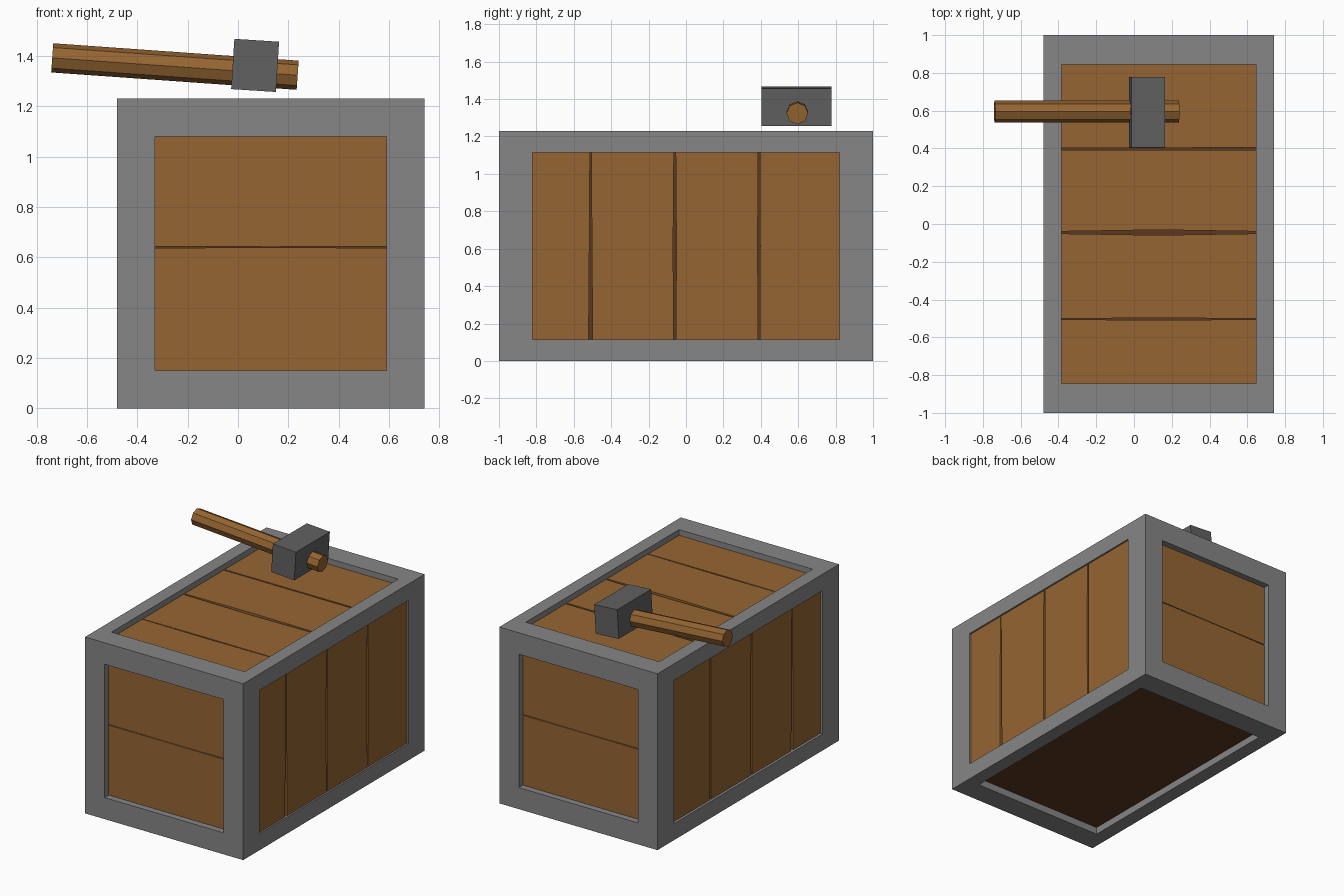
import bpy, bmesh, math
from mathutils import Vector, Matrix

if "Cube" in bpy.data.objects:
    bpy.data.objects.remove(bpy.data.objects["Cube"])

LO, HI = Vector((-0.48, -1.0, 0.0)), Vector((0.74, 1.0, 1.23))
MID, HALF = (LO + HI) / 2, (HI - LO) / 2
THICK = 0.03


def material(name, rgb):
    m = bpy.data.materials.new(name)
    m.diffuse_color = (*rgb, 1)
    m.use_nodes = True
    m.node_tree.nodes["Principled BSDF"].inputs["Base Color"].default_value = m.diffuse_color
    return m


WOOD = material("wood", (0.30, 0.13, 0.032))
DARK = material("dark_wood", (0.10, 0.04, 0.015))
STEEL = material("dark_grey", (0.12, 0.12, 0.12))
GREY = material("grey", (0.24, 0.24, 0.24))


def finish(bm, name, mat):
    bmesh.ops.recalc_face_normals(bm, faces=bm.faces)
    me = bpy.data.meshes.new(name)
    bm.to_mesh(me)
    bm.free()
    me.materials.append(mat)
    ob = bpy.data.objects.new(name, me)
    bpy.context.collection.objects.link(ob)
    return ob


def box(name, lo, hi, mat):
    bm = bmesh.new()
    bmesh.ops.create_cube(bm, size=1)
    lo, hi = Vector(lo), Vector(hi)
    bmesh.ops.scale(bm, vec=hi - lo, verts=bm.verts)
    bmesh.ops.translate(bm, vec=(lo + hi) / 2, verts=bm.verts)
    return finish(bm, name, mat)


# each side of the crate: (axis, sign) -> rim margins in x, y, z and recess depth
SIDES = {
    (0, 1): ((0, 0.18, 0.115), 0.012),
    (0, -1): ((0, 0.18, 0.115), 0.018),
    (1, 1): ((0.15, 0, 0.15), 0.045),
    (1, -1): ((0.15, 0, 0.15), 0.045),
    (2, 1): ((0.095, 0.155, 0), 0.04),
    (2, -1): ((0.1, 0.16, 0), 0.05),
}

# frame: a box with a rectangular pocket sunk into each side
bm = bmesh.new()
bmesh.ops.create_cube(bm, size=2)
bmesh.ops.scale(bm, vec=HALF, verts=bm.verts)
bmesh.ops.translate(bm, vec=MID, verts=bm.verts)
bm.normal_update()
floors = []
for face in list(bm.faces):
    n = face.normal.copy()
    axis = max(range(3), key=lambda i: abs(n[i]))
    margins, recess = SIDES[axis, 1 if n[axis] > 0 else -1]
    bmesh.ops.inset_individual(bm, faces=[face], thickness=0.05)
    for v in face.verts:
        for i in range(3):
            if i != axis:
                s = 1 if v.co[i] > MID[i] else -1
                v.co[i] = MID[i] + s * (HALF[i] - margins[i])
    new = bmesh.ops.extrude_discrete_faces(bm, faces=[face])["faces"][0]
    bmesh.ops.translate(bm, vec=-n * (recess + THICK), verts=new.verts)
    floors.append(new)
bmesh.ops.delete(bm, geom=floors, context='FACES')
finish(bm, "crate_frame", GREY)

# dark core seen through the gaps and as the underside
core_lo = [LO[i] + SIDES[i, -1][1] + 0.02 for i in range(3)]
core_hi = [HI[i] - SIDES[i, 1][1] - 0.02 for i in range(3)]
core_lo[2] = 0.05
box("crate_core", core_lo, core_hi, DARK)


def planks(name, axis, sign, along, across, seams):
    """Row of planks; each seam = position and gap width at start, middle, end."""
    margins, recess = SIDES[axis, sign]
    level = (HI if sign > 0 else LO)[axis] - sign * recess
    a0, a1 = LO[along] + margins[along], HI[along] - margins[along]
    c0, c1 = LO[across] + margins[across], HI[across] - margins[across]
    lines = [(c0, 0, 0, 0)] + seams + [(c1, 0, 0, 0)]
    stations = (a0, (a0 + a1) / 2, a1)
    bm = bmesh.new()
    for low, high in zip(lines, lines[1:]):
        outline = [(a, low[0] + w / 2) for a, w in zip(stations, low[1:])]
        outline += [(a, high[0] - w / 2) for a, w in zip(stations[::-1], high[:0:-1])]
        verts = []
        for a, c in outline:
            p = Vector((0, 0, 0))
            p[axis], p[along], p[across] = level, a, c
            verts.append(bm.verts.new(p))
        face = bm.faces.new(verts)
        ext = bmesh.ops.extrude_face_region(bm, geom=[face], use_keep_orig=True)["geom"]
        inward = Vector((0, 0, 0))
        inward[axis] = -sign * THICK
        bmesh.ops.translate(bm, vec=inward, verts=[v for v in ext if isinstance(v, bmesh.types.BMVert)])
    finish(bm, name, WOOD)


side_seams = [(-0.51, 0.022, 0.014, 0.008), (-0.06, 0.012, 0.018, 0.01), (0.39, 0.01, 0.014, 0.01)]
top_seams = [(-0.503, 0.006, 0.01, 0.006), (-0.045, 0.012, 0.028, 0.012), (0.398, 0.01, 0.01, 0.014)]
end_seams = [(0.64, 0.006, 0.003, 0.006)]
planks("right_planks", 0, 1, 2, 1, side_seams)
planks("left_planks", 0, -1, 2, 1, side_seams)
planks("front_planks", 1, -1, 0, 2, end_seams)
planks("back_planks", 1, 1, 0, 2, end_seams)
planks("top_planks", 2, 1, 0, 1, top_seams)

# hammer head, tilted slightly
head = box("hammer_head", (-0.089, -0.187, -0.1), (0.089, 0.187, 0.1), STEEL)
head.location = (0.068, 0.592, 1.362)
head.rotation_euler = (0, math.radians(3.7), 0)

# octagonal hammer handle between its two end centres
start, end = Vector((-0.738, 0.595, 1.392)), Vector((0.237, 0.595, 1.323))
bm = bmesh.new()
bmesh.ops.create_cone(bm, cap_ends=True, segments=8, radius1=0.058, radius2=0.058, depth=(end - start).length)
bmesh.ops.rotate(bm, cent=(0, 0, 0), matrix=Matrix.Rotation(math.pi / 2, 3, 'Y'), verts=bm.verts)
handle = finish(bm, "hammer_handle", WOOD)
handle.location = (start + end) / 2
handle.rotation_euler = (0, math.atan2(start.z - end.z, end.x - start.x), 0)
